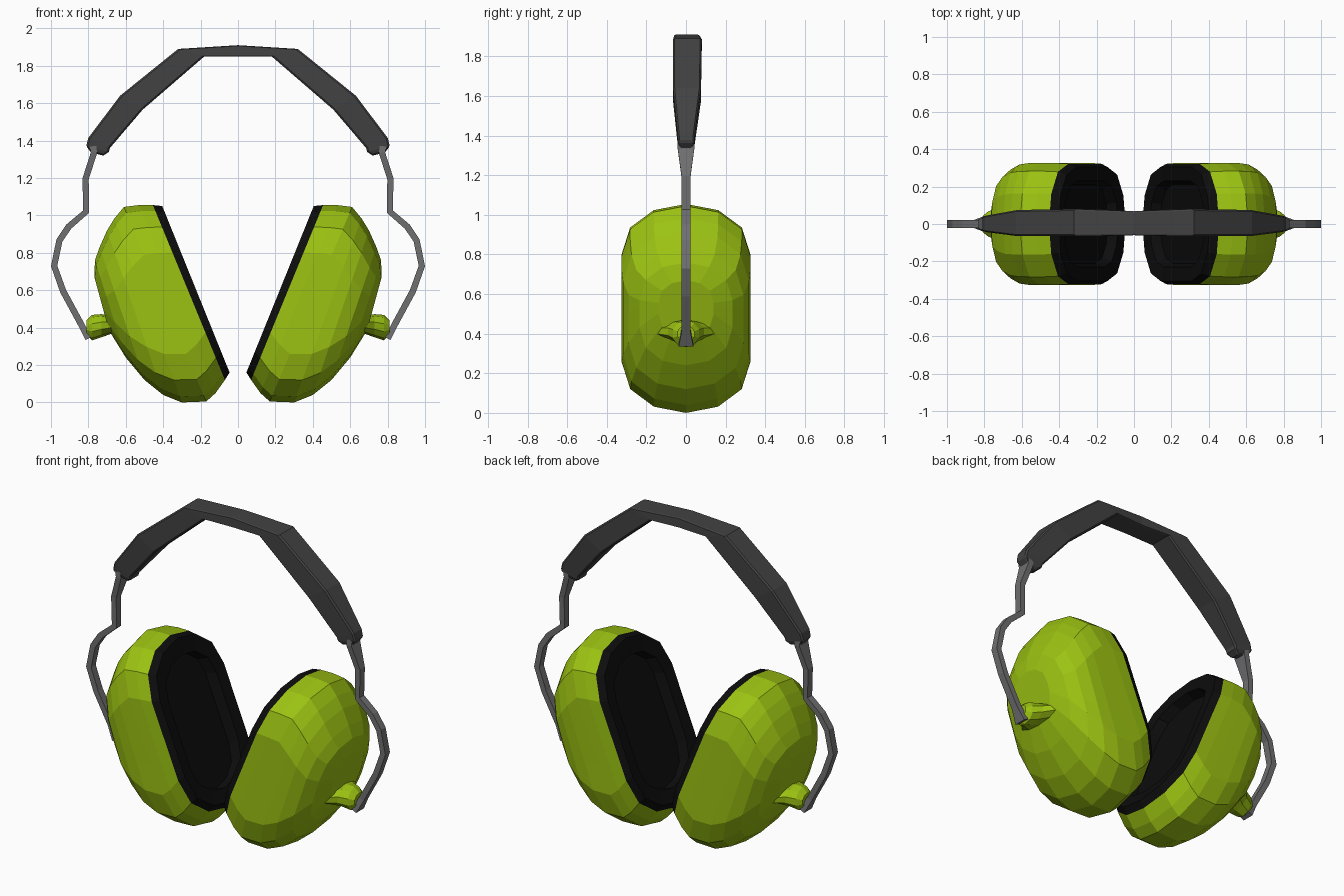
import bpy, bmesh, math
from mathutils import Vector

cube = bpy.data.objects.get("Cube")
if cube:
    bpy.data.objects.remove(cube, do_unlink=True)


def material(name, color):
    m = bpy.data.materials.new(name)
    m.use_nodes = True
    m.diffuse_color = (*color, 1)
    m.node_tree.nodes["Principled BSDF"].inputs["Base Color"].default_value = (*color, 1)
    return m


GREEN = material("lime_green", (0.33, 0.54, 0.006))
BLACK = material("cushion_black", (0.004, 0.004, 0.004))
BAND = material("band_dark_grey", (0.055, 0.055, 0.055))
STEEL = material("steel_grey", (0.16, 0.16, 0.165))


def loft(name, rings, mats, split=0):
    """Skin rings of points; bands before 'split' use the second material."""
    bm = bmesh.new()
    loops = [[bm.verts.new(p) for p in ring] for ring in rings]
    n = len(loops[0])
    for i in range(len(loops) - 1):
        for j in range(n):
            k = (j + 1) % n
            f = bm.faces.new((loops[i][j], loops[i][k], loops[i + 1][k], loops[i + 1][j]))
            f.material_index = 1 if i < split else 0
    first = bm.faces.new(loops[0])
    first.material_index = 1 if split else 0
    bm.faces.new(loops[-1])
    bmesh.ops.recalc_face_normals(bm, faces=bm.faces)
    mesh = bpy.data.meshes.new(name)
    bm.to_mesh(mesh)
    bm.free()
    for m in mats:
        mesh.materials.append(m)
    ob = bpy.data.objects.new(name, mesh)
    bpy.context.collection.objects.link(ob)
    return ob


def pill(side, ax, az, bx, bz, w):
    """Rounded ring lying between a low point A and a high point B, half width w."""
    a, b = Vector((ax * side, 0, az)), Vector((bx * side, 0, bz))
    mid, axis = (a + b) / 2, (b - a).normalized()
    half = (b - a).length / 2
    cap = min(w * 0.85, half * 0.85)
    pts = []
    for end in (1, -1):
        for i in range(7):
            t = math.pi * i / 6
            along = half - cap + cap * math.sin(t) ** 0.9
            pts.append(mid + axis * along * end + Vector((0, w * math.cos(t) * end, 0)))
        # extra points down the straight side
        for s in (0.4, -0.4):
            pts.append(mid + axis * (half - cap) * s * end + Vector((0, -w * end, 0)))
    return pts


# Ear cup: recess floor, cushion rim, then the shell out to its crown
CUP = [
    (0.14, 0.22, 0.43, 0.935, 0.21),
    (0.085, 0.235, 0.375, 0.96, 0.23),
    (0.045, 0.16, 0.405, 1.05, 0.305),
    (0.07, 0.12, 0.455, 1.055, 0.322),
    (0.12, 0.05, 0.53, 1.055, 0.326),
    (0.17, 0.005, 0.61, 1.045, 0.326),
    (0.30, 0.0, 0.66, 0.985, 0.325),
    (0.40, 0.04, 0.70, 0.92, 0.318),
    (0.50, 0.12, 0.74, 0.83, 0.29),
    (0.60, 0.24, 0.765, 0.76, 0.235),
    (0.69, 0.385, 0.768, 0.67, 0.14),
]

# Pivot: x, centre z, half width, half height
PIVOT = [
    (0.58, 0.42, 0.23, 0.04),
    (0.67, 0.415, 0.16, 0.045),
    (0.73, 0.41, 0.095, 0.062),
    (0.78, 0.40, 0.07, 0.068),
    (0.81, 0.40, 0.045, 0.04),
]

# Wire arm: x, z, half depth
WIRE = [
    (0.775, 1.37, 0.042), (0.77, 1.335, 0.042), (0.815, 1.195, 0.023),
    (0.812, 1.02, 0.022), (0.905, 0.94, 0.022), (0.955, 0.865, 0.022),
    (0.983, 0.73, 0.022), (0.935, 0.595, 0.022), (0.84, 0.42, 0.022),
    (0.80, 0.342, 0.037),
]


def wire_rings(side):
    pts = [Vector((x * side, 0, z)) for x, z, _ in WIRE]
    rings = []
    for i, p in enumerate(pts):
        before = (p - pts[max(i - 1, 0)]).normalized()
        after = (pts[min(i + 1, len(pts) - 1)] - p).normalized()
        tan = (before + after).normalized()
        out = Vector((tan.z, 0, -tan.x)) * 0.017
        dep = Vector((0, WIRE[i][2], 0))
        rings.append([p + out + dep, p + out - dep, p - out - dep, p - out + dep])
    return rings


for side, label in ((1, "left"), (-1, "right")):
    loft(label + "_ear_cup", [pill(side, *r) for r in CUP], (GREEN, BLACK), split=3)
    knob = []
    for x, z, w, h in PIVOT:
        angles = [math.tau * (i + 0.5) / 10 for i in range(10)]
        knob.append([(x * side, w * math.cos(t), z + h * math.sin(t)) for t in angles])
    loft(label + "_pivot", knob, (GREEN,))
    loft(label + "_wire_arm", wire_rings(side), (STEEL,))

# Headband: outer x, z, inner x, z, front y, back y (centre to tip)
HALF_BAND = [
    (0.0, 1.91, 0.0, 1.85, -0.06, 0.068),
    (0.32, 1.89, 0.18, 1.85, -0.065, 0.08),
    (0.63, 1.64, 0.51, 1.565, -0.065, 0.075),
    (0.80, 1.415, 0.685, 1.36, -0.043, 0.045),
    (0.812, 1.37, 0.69, 1.34, -0.04, 0.042),
    (0.785, 1.336, 0.72, 1.32, -0.03, 0.03),
]
mirrored = [(-a, b, -c, d, e, f) for a, b, c, d, e, f in reversed(HALF_BAND[1:])]
sections = [[(a, e, b), (a, f, b), (c, f, d), (c, e, d)]
            for a, b, c, d, e, f in mirrored + HALF_BAND]
band = loft("headband", sections, (BAND,))
bevel = band.modifiers.new("soft_edges", "BEVEL")
bevel.width = 0.008
bevel.segments = 1
bevel.limit_method = "ANGLE"
bevel.angle_limit = math.radians(50)
